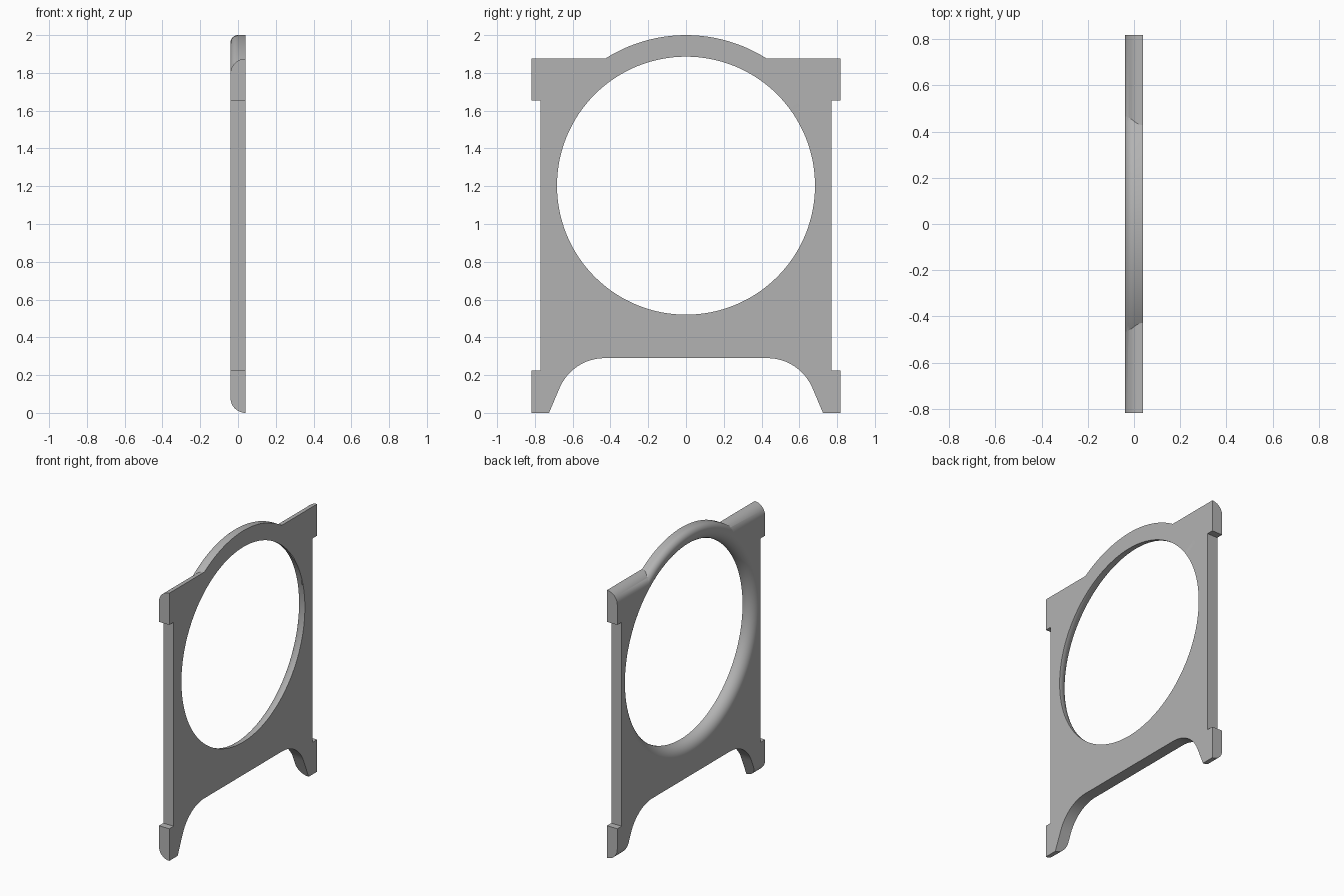
import bpy, bmesh
from math import sin, cos, pi, radians
from mathutils import Matrix, Vector

cube = bpy.data.objects.get("Cube")
if cube:
    bpy.data.objects.remove(cube, do_unlink=True)

T = 0.04            # half thickness
HOLE_Z = 1.203      # centre height of the round opening
HOLE_R, ARCH_R = 0.683, 0.797
HALF_W, WAIST, TOP = 0.818, 0.77, 1.875

grey = bpy.data.materials.new("plain grey")
grey.use_nodes = True
grey.diffuse_color = (0.45, 0.45, 0.45, 1)
grey.node_tree.nodes["Principled BSDF"].inputs["Base Color"].default_value = grey.diffuse_color


def arc(cx, cy, r, a0, a1, n=12):
    """Points on an arc, angles in degrees."""
    angles = [radians(a0 + (a1 - a0) * i / n) for i in range(n + 1)]
    return [(cx + r * cos(a), cy + r * sin(a)) for a in angles]


def finish(name, bm):
    bmesh.ops.remove_doubles(bm, verts=bm.verts, dist=1e-5)
    bmesh.ops.recalc_face_normals(bm, faces=bm.faces)
    mesh = bpy.data.meshes.new(name)
    bm.to_mesh(mesh)
    bm.free()
    mesh.materials.append(grey)
    obj = bpy.data.objects.new(name, mesh)
    bpy.context.collection.objects.link(obj)
    return obj


def prism(name, points, to_3d, sweep):
    """Extrude a flat profile along a vector."""
    bm = bmesh.new()
    face = bm.faces.new([bm.verts.new(to_3d(*p)) for p in points])
    new = bmesh.ops.extrude_face_region(bm, geom=[face])["geom"]
    bmesh.ops.translate(bm, vec=sweep, verts=[v for v in new if isinstance(v, bmesh.types.BMVert)])
    return finish(name, bm)


def lathe(name, profile):
    """Revolve (x, radius) points about the axis of the round opening."""
    bm = bmesh.new()
    verts = [bm.verts.new((x, 0, r)) for x, r in profile]
    edges = [bm.edges.new(pair) for pair in zip(verts, verts[1:])]
    bmesh.ops.spin(bm, geom=verts + edges, cent=(0, 0, 0), axis=(1, 0, 0),
                   angle=2 * pi, steps=128, use_merge=True)
    bmesh.ops.translate(bm, vec=(0, 0, HOLE_Z), verts=bm.verts)
    return finish(name, bm)


def combine(target, tool, operation):
    mod = target.modifiers.new(operation, 'BOOLEAN')
    mod.operation, mod.solver, mod.object = operation, 'EXACT', tool
    bpy.context.view_layer.objects.active = target
    bpy.ops.object.modifier_apply(modifier=mod.name)
    bpy.data.objects.remove(tool, do_unlink=True)


# Plate with its top and bottom edges rounded towards -x
R = 2 * T
section = arc(T, R, R, 180, 270) + arc(T, TOP - R, R, 90, 180)
frame = prism("frame_plate", section, lambda x, z: (x, -HALF_W, z), (0, 2 * HALF_W, 0))

# Arched crown, a disc with a rounded rim
rim = 0.04
crown = [(T, 0), (T, ARCH_R)] + arc(rim - T, ARCH_R - rim, rim, 90, 180) + [(-T, 0)]
combine(frame, lathe("crown", crown), 'UNION')

# Round opening, flared towards -x
flare = 0.073
opening = [(0.1, 0), (0.1, HOLE_R)] + arc(flare - T, HOLE_R + flare, flare, 270, 180)
opening += [(-0.1, HOLE_R + flare), (-0.1, 0)]
combine(frame, lathe("opening", opening), 'DIFFERENCE')

# Arch between the feet
half = [(0.768, -0.1), (0.725, 0)] + arc(0.43, 0.03, 0.26, 23, 90)
arch = half + [(-y, z) for y, z in reversed(half)]
combine(frame, prism("foot_arch", arch, lambda y, z: (-0.1, y, z), (0.2, 0, 0)), 'DIFFERENCE')

# Shallow recess down each side
for side in (-1, 1):
    box = [(side * y, z) for y, z in ((WAIST, 0.225), (1, 0.225), (1, 1.653), (WAIST, 1.653))]
    combine(frame, prism("recess", box, lambda y, z: (-0.1, y, z), (0.2, 0, 0)), 'DIFFERENCE')

bpy.ops.object.select_all(action='DESELECT')
frame.select_set(True)
bpy.context.view_layer.objects.active = frame
bpy.ops.object.shade_smooth_by_angle(angle=radians(30))
